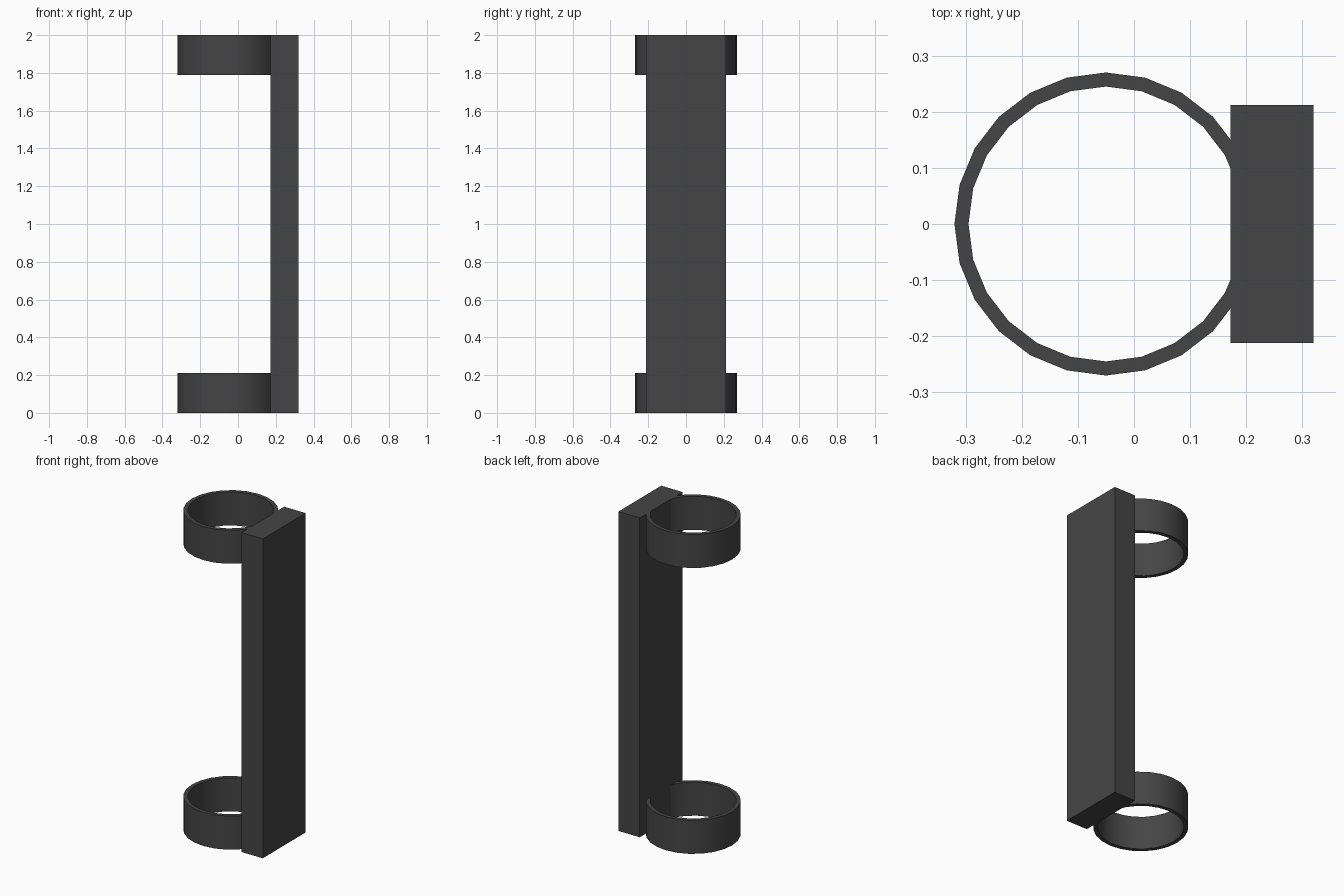
import bpy, bmesh
from math import cos, sin, radians, tau
from mathutils import Vector

cube = bpy.data.objects.get("Cube")
if cube:
    bpy.data.objects.remove(cube, do_unlink=True)

HEIGHT = 2.0
BACK_X, FRONT_X, HALF_Y = 0.172, 0.32, 0.212   # bar extents
RING_X, OUTER, INNER, RING_H, SIDES = -0.05, 0.27, 0.245, 0.21, 24

# Single dark grey material
grey = bpy.data.materials.new("dark grey")
grey.use_nodes = True
colour = (0.06, 0.06, 0.06, 1)
grey.diffuse_color = colour
grey.node_tree.nodes["Principled BSDF"].inputs["Base Color"].default_value = colour


def finish(bm, name):
    bmesh.ops.recalc_face_normals(bm, faces=bm.faces)
    mesh = bpy.data.meshes.new(name)
    bm.to_mesh(mesh)
    bm.free()
    mesh.materials.append(grey)
    obj = bpy.data.objects.new(name, mesh)
    bpy.context.collection.objects.link(obj)
    return obj


# Upright rectangular bar
bm = bmesh.new()
bmesh.ops.create_cube(bm, size=1)
bmesh.ops.scale(bm, vec=(FRONT_X - BACK_X, 2 * HALF_Y, HEIGHT), verts=bm.verts)
bmesh.ops.translate(bm, vec=((FRONT_X + BACK_X) / 2, 0, HEIGHT / 2), verts=bm.verts)
finish(bm, "upright_bar")


def clamp_ring(name, z):
    """Faceted band, trimmed flush where it meets the bar."""
    bm = bmesh.new()
    profile = [(OUTER, z), (OUTER, z + RING_H), (INNER, z + RING_H), (INNER, z)]
    loops = []
    for i in range(SIDES):
        a = tau * i / SIDES
        loops.append([bm.verts.new((RING_X + r * cos(a), r * sin(a), h)) for r, h in profile])
    for i in range(SIDES):
        a, b = loops[i], loops[(i + 1) % SIDES]
        for j in range(4):
            k = (j + 1) % 4
            bm.faces.new((a[j], b[j], b[k], a[k]))
    bmesh.ops.bisect_plane(bm, geom=bm.verts[:] + bm.edges[:] + bm.faces[:],
                           plane_co=Vector((BACK_X, 0, 0)), plane_no=Vector((1, 0, 0)),
                           clear_outer=True)
    ring = finish(bm, name)
    bpy.ops.object.select_all(action="DESELECT")
    ring.select_set(True)
    bpy.context.view_layer.objects.active = ring
    bpy.ops.object.shade_smooth_by_angle(angle=radians(30))


clamp_ring("lower_ring", 0)
clamp_ring("upper_ring", HEIGHT - RING_H)
